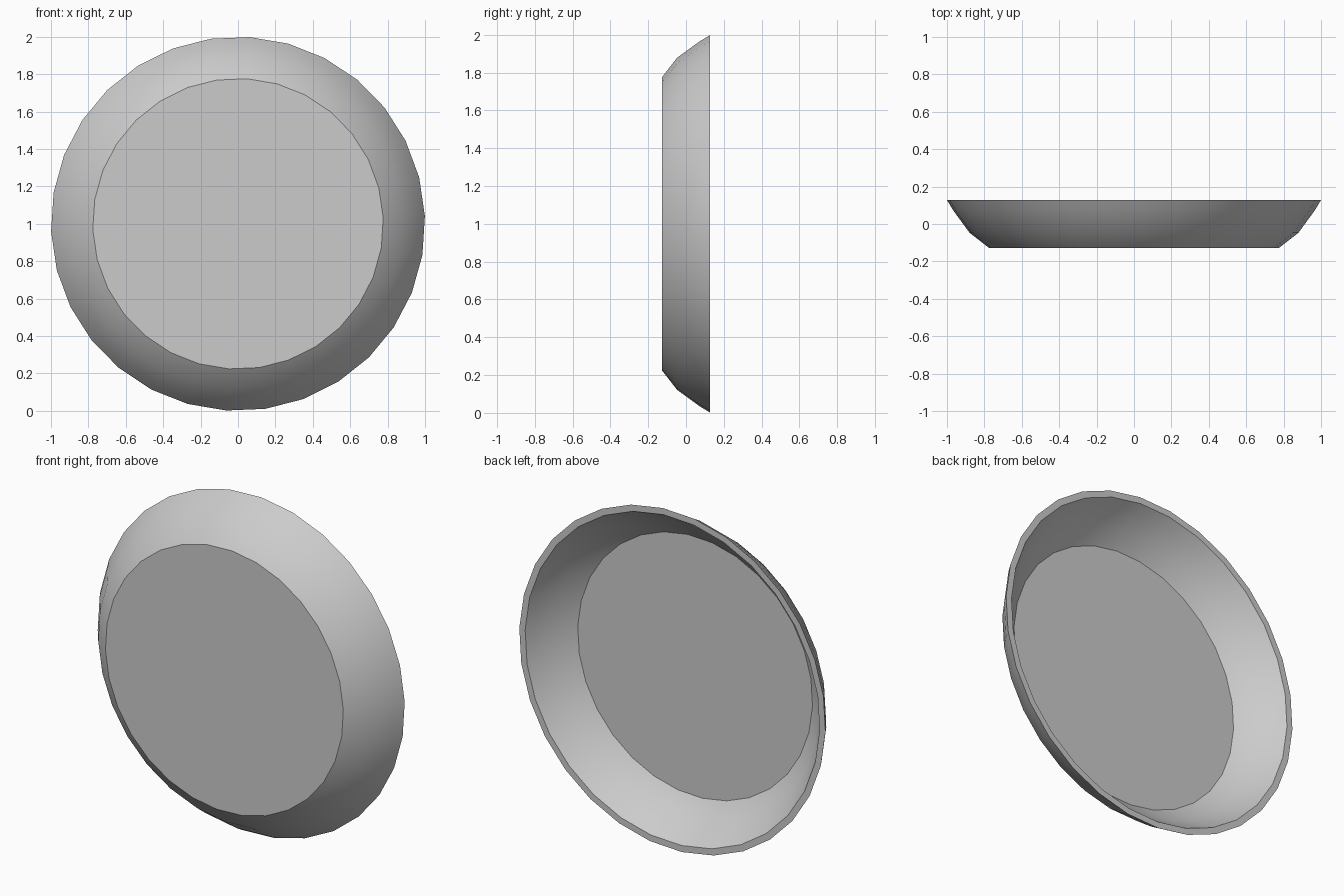
import bpy
import bmesh
import math
from mathutils import Matrix, Vector

cube = bpy.data.objects.get("Cube")
if cube:
    bpy.data.objects.remove(cube, do_unlink=True)

SIDES = 30

grey = bpy.data.materials.new("plain grey")
grey.use_nodes = True
grey.diffuse_color = (0.6, 0.6, 0.6, 1)
grey.node_tree.nodes["Principled BSDF"].inputs["Base Color"].default_value = grey.diffuse_color

# Cross-section (radius, y): outer wall, flat rim, then inner wall down to the floor
profile = [(0.777, -0.127), (0.88, -0.047), (0.967, 0.072), (1.0, 0.127),
           (0.962, 0.127), (0.935, 0.085), (0.855, -0.02), (0.767, -0.085)]

# Spin the section about the y axis through the dish centre
bm = bmesh.new()
verts = [bm.verts.new((r, y, 0)) for r, y in profile]
edges = [bm.edges.new(pair) for pair in zip(verts, verts[1:])]
bmesh.ops.spin(bm, geom=verts + edges, cent=(0, 0, 0), axis=(0, -1, 0),
               angle=math.tau, steps=SIDES, use_merge=True)
bmesh.ops.remove_doubles(bm, verts=bm.verts, dist=0.0005)

# Close the front face and the inner floor
bmesh.ops.holes_fill(bm, edges=[e for e in bm.edges if e.is_boundary], sides=0)
bmesh.ops.recalc_face_normals(bm, faces=bm.faces)
turn = Matrix.Rotation(math.radians(-2.4), 4, "Y")
bmesh.ops.transform(bm, matrix=Matrix.Translation(Vector((0, 0, 1))) @ turn, verts=bm.verts)

mesh = bpy.data.meshes.new("dish")
bm.to_mesh(mesh)
bm.free()
mesh.materials.append(grey)
dish = bpy.data.objects.new("dish", mesh)
bpy.context.collection.objects.link(dish)

# Smooth walls, crisp rim and floor edges
bpy.ops.object.select_all(action="DESELECT")
dish.select_set(True)
bpy.context.view_layer.objects.active = dish
bpy.ops.object.shade_smooth_by_angle(angle=math.radians(30))
